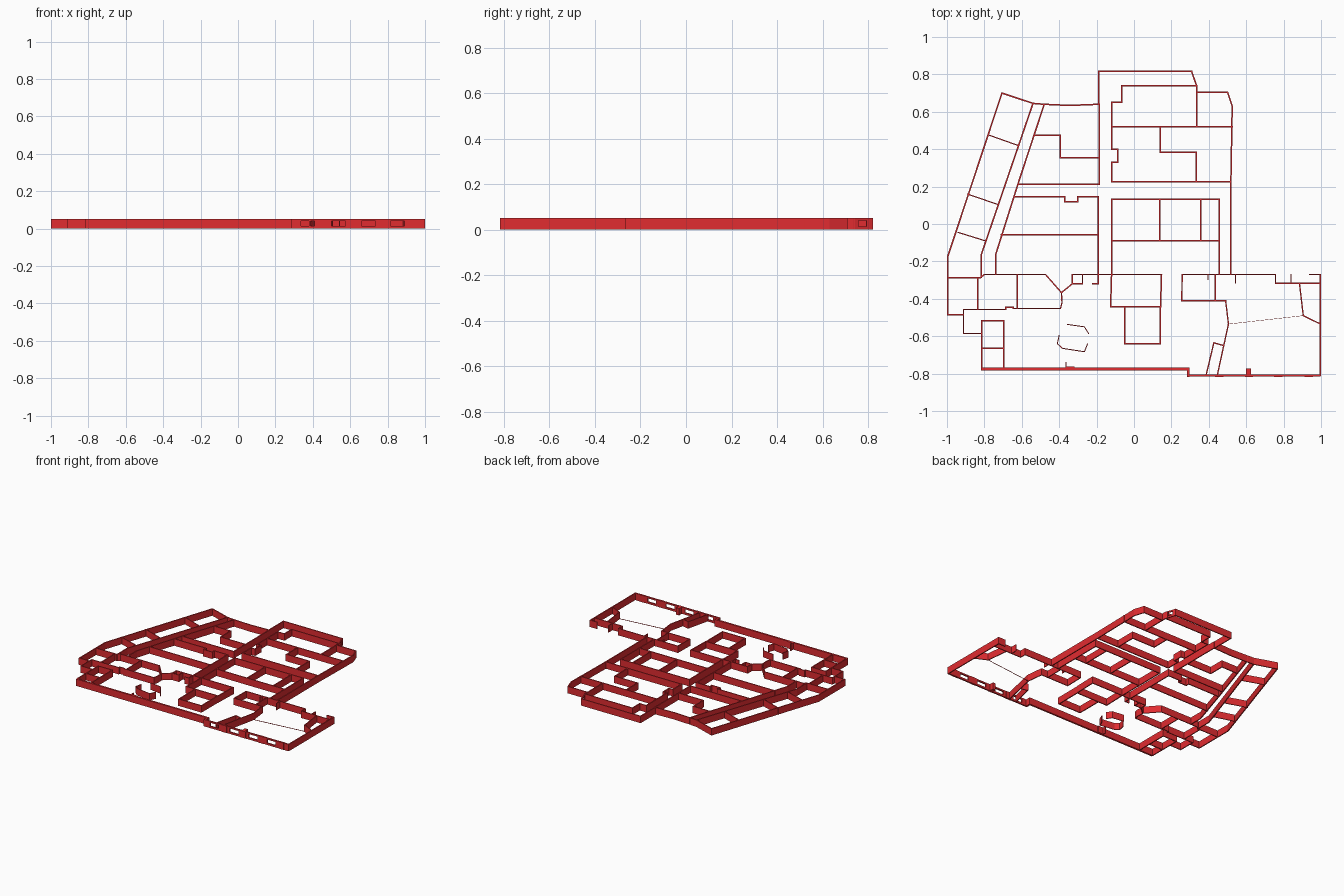
import bpy, bmesh
from mathutils import Vector

H = 0.052   # wall height
T = 0.008   # usual wall thickness
red = bpy.data.materials.new("red_wall")
red.diffuse_color = (0.75, 0.025, 0.03, 1)


def ribbon(bm, path, t, z0, z1):
    """Mitred solid wall following a polyline; closed when the ends meet."""
    pts = [Vector(p) for p in path]
    closed = (pts[0] - pts[-1]).length < 1e-6
    if closed:
        pts.pop()
    n = len(pts)
    rings = []
    for i, p in enumerate(pts):
        a = (p - pts[i - 1]).normalized() if i or closed else None
        b = (pts[(i + 1) % n] - p).normalized() if i < n - 1 or closed else None
        a, b = a or b, b or a
        na, nb = Vector((-a.y, a.x)), Vector((-b.y, b.x))
        m = (na + nb).normalized()
        m *= t / 2 / max(m.dot(na), 0.3)
        if not closed and i in (0, n - 1):       # cover the joint at open ends
            p = p + a * (t / 2 if i else -t / 2)
        rings.append([bm.verts.new((q.x, q.y, z)) for q, z in
                      ((p + m, z0), (p - m, z0), (p - m, z1), (p + m, z1))])
    for i in range(n if closed else n - 1):
        r, s = rings[i], rings[(i + 1) % n]
        for k in range(4):
            bm.faces.new((r[k], r[(k + 1) % 4], s[(k + 1) % 4], s[k]))
    if not closed:
        bm.faces.new(rings[0])
        bm.faces.new(rings[-1])


def finish(name, bm):
    bmesh.ops.recalc_face_normals(bm, faces=bm.faces[:])
    me = bpy.data.meshes.new(name)
    bm.to_mesh(me)
    bm.free()
    me.materials.append(red)
    bpy.context.collection.objects.link(bpy.data.objects.new(name, me))


def walls(name, *paths, t=T, z0=0, z1=H):
    bm = bmesh.new()
    for p in paths:
        ribbon(bm, p, t, z0, z1)
    finish(name, bm)


def window_wall(name, p, q, openings, t=T):
    """Straight wall with piers, and a sill and lintel at each opening (0..1)."""
    p, q = Vector(p), Vector(q)
    bm = bmesh.new()
    s = 0
    for a, b in openings + [(1, 1)]:
        ribbon(bm, [p.lerp(q, s), p.lerp(q, a)], t, 0, H)
        if b > a:
            for z0, z1 in ((0, 0.014), (0.041, H)):
                ribbon(bm, [p.lerp(q, a), p.lerp(q, b)], t * 0.98, z0, z1)
        s = b
    finish(name, bm)


# Slanted west gallery
walls("west_outer_wall",
      [(-.48, .64), (-.54, .645), (-.706, .70), (-.996, -.175), (-.996, -.485),
       (-.912, -.485)])
walls("gallery_inner_wall", [(-.54, .645), (-.817, -.165), (-.817, -.285)])
walls("gallery_partitions", [(-.775, .475), (-.62, .42)],
      [(-.89, .16), (-.73, .105)], [(-.94, -.045), (-.795, -.09)], t=.006)

# North-west rooms
walls("northwest_slanted_wall",
      [(-.48, .64), (-.62, .215), (-.74, -.165), (-.74, -.27)])
walls("northwest_rooms",
      [(-.48, .64), (-.345, .634), (-.19, .64)],
      [(-.53, .475), (-.395, .475), (-.395, .355), (-.185, .355)],
      [(-.62, .213), (-.185, .213), (-.185, .64)],
      [(-.71, -.057), (-.19, -.057)])
walls("west_room_niche",
      [(-.64, .147), (-.37, .147), (-.37, .12), (-.302, .12), (-.302, .145),
       (-.19, .145), (-.19, -.32), (-.22, -.32)])

# North block
walls("north_outer_wall", [(-.188, .64), (-.188, .816), (.308, .816)])
window_wall("north_window_wall", (.308, .816), (.335, .738), [(.25, .8)])
walls("north_rooms",
      [(.335, .52), (.335, .738), (-.065, .738), (-.065, .65), (-.12, .65),
       (-.12, .40), (-.088, .40), (-.088, .33), (-.12, .33), (-.12, .225),
       (.517, .225)],
      [(-.12, .52), (.525, .52)],
      [(.14, .52), (.14, .383), (.333, .383), (.333, .225)])
walls("northeast_outer_wall",
      [(.335, .705), (.50, .705), (.525, .63), (.518, .225), (.518, -.265)])

# Central block
walls("central_rooms",
      [(-.12, -.265), (-.12, .132), (.457, .132), (.457, -.265)],
      [(-.12, -.09), (.457, -.09)],
      [(.138, .132), (.138, -.09)], [(.358, .132), (.358, -.09)])
walls("central_south_rooms",
      [(-.12, -.27), (.147, -.27), (.142, -.443), (-.125, -.443), (-.12, -.27)],
      [(-.05, -.443), (-.05, -.64), (.14, -.64), (.14, -.443)])

# South-west rooms
walls("southwest_rooms",
      [(-.996, -.287), (-.82, -.287), (-.80, -.27), (-.473, -.27),
       (-.388, -.367), (-.385, -.42), (-.393, -.452), (-.645, -.452)],
      [(-.645, -.445), (-.685, -.445), (-.685, -.457), (-.912, -.457),
       (-.912, -.585), (-.815, -.585)],
      [(-.835, -.287), (-.835, -.457)], [(-.625, -.27), (-.625, -.45)], t=.007)
walls("corner_lobby",
      [(-.388, -.367), (-.33, -.32), (-.275, -.32), (-.275, -.27)],
      [(-.33, -.32), (-.33, -.27), (-.12, -.27)], t=.007)
walls("stair_rooms",
      [(-.815, -.77), (-.815, -.517), (-.697, -.517), (-.697, -.77)],
      [(-.815, -.665), (-.697, -.665)])
walls("rounded_kiosk",
      [(-.355, -.537), (-.265, -.55), (-.243, -.585)],
      [(-.248, -.64), (-.265, -.683), (-.382, -.665), (-.41, -.64),
       (-.40, -.595)], t=.005)

# South front
walls("south_wall", [(-.81, -.775), (.29, -.775), (.29, -.81)], t=.014)
x0, x1 = .29, .992
window_wall("south_window_wall", (x0, -.811), (x1, -.811),
            [((a - x0) / (x1 - x0), (b - x0) / (x1 - x0)) for a, b in
             ((.33, .415), (.495, .58), (.655, .74), (.81, .895))], t=.011)
walls("south_piers", *[[(x, -.811), (x + .03, -.811)]
                       for x in (.44, .60, .757, .92)], t=.015)
walls("south_wall_pillar", [(.612, -.785), (.612, -.805)], t=.025)
walls("south_wall_stub", [(-.363, -.742), (-.363, -.765), (-.32, -.765)], t=.006)

# South-east hall
walls("east_outer_wall", [(.995, -.81), (.995, -.27), (.94, -.27)])
walls("southeast_rooms",
      [(.49, -.41), (.255, -.41), (.258, -.27), (.757, -.27), (.757, -.317),
       (.993, -.317)],
      [(.435, -.27), (.435, -.41)],
      [(.49, -.41), (.505, -.535), (.445, -.81)],
      [(.385, -.81), (.427, -.635), (.48, -.65)],
      [(.885, -.32), (.905, -.49), (.993, -.533)], t=.007)
walls("short_door_walls", [(.395, -.27), (.395, -.298)],
      [(.543, -.27), (.543, -.315)], [(.84, -.27), (.84, -.315)], t=.005)
walls("hall_threshold", [(.505, -.535), (.905, -.49)], t=.002, z1=.004)
